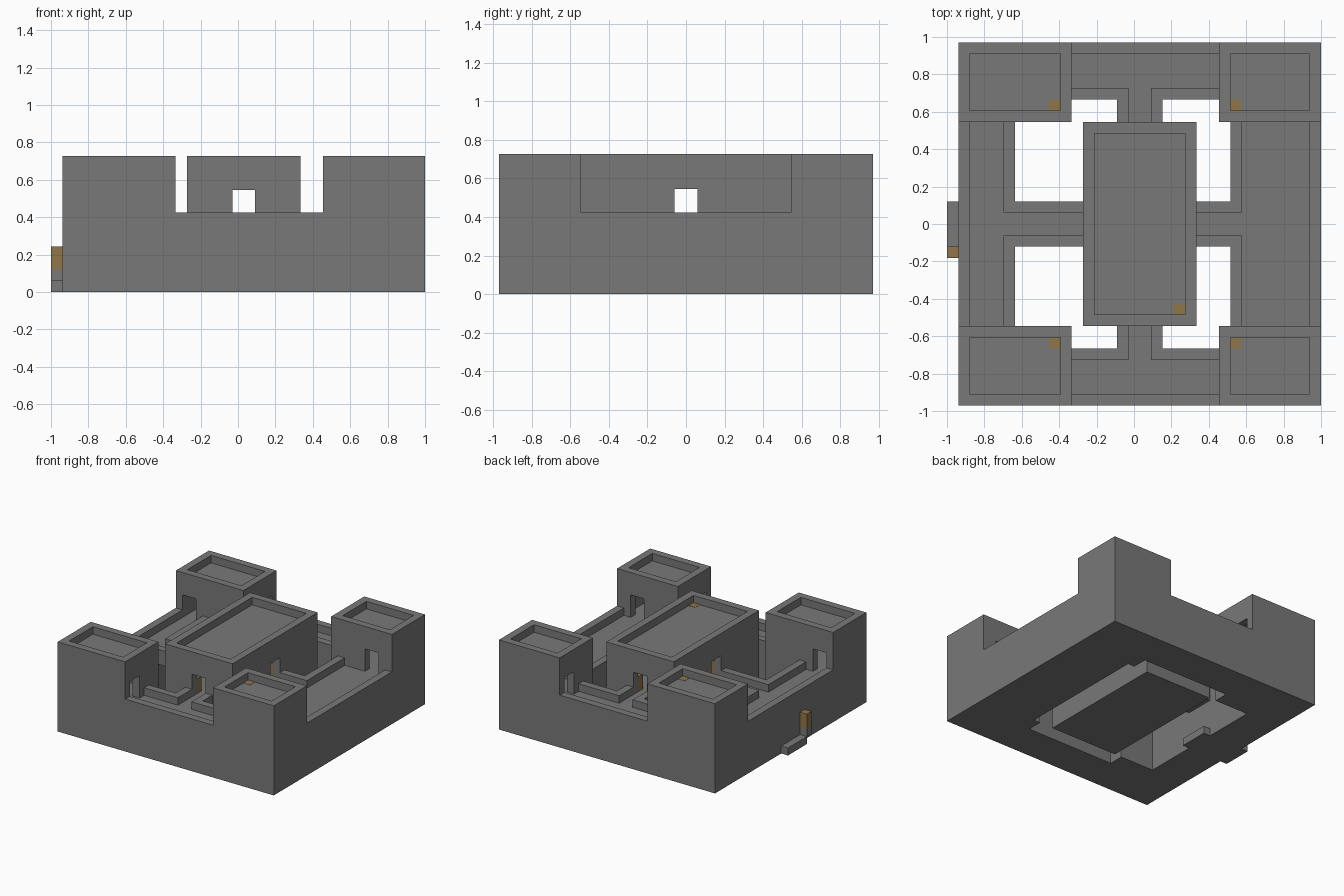
import bpy
from mathutils import Vector

cube = bpy.data.objects.get("Cube")
if cube:
    bpy.data.objects.remove(cube, do_unlink=True)

U = 2 / 33                      # one block
ORIGIN = Vector((-1, -16 * U, 0))


def material(name, color):
    m = bpy.data.materials.new(name)
    m.use_nodes = True
    m.diffuse_color = color
    m.node_tree.nodes["Principled BSDF"].inputs["Base Color"].default_value = color
    return m


stone = material("grey stone", (0.19, 0.19, 0.19, 1))
wood = material("brown wood", (0.28, 0.18, 0.07, 1))


def box(name, x, y, z, mat=stone):
    """Box from block ranges (start, end) on each axis."""
    lo = ORIGIN + Vector((x[0], y[0], z[0])) * U
    hi = ORIGIN + Vector((x[1], y[1], z[1])) * U
    bpy.ops.mesh.primitive_cube_add(size=1)
    ob = bpy.context.object
    ob.name = name
    for v in ob.data.vertices:
        v.co = [lo[k] if v.co[k] < 0 else hi[k] for k in range(3)]
    ob.data.materials.append(mat)
    return ob


def carve(ob, *cuts):
    """Subtract boxes from a part and bake the result."""
    helpers = []
    for cut in cuts:
        c = box("cutter", *cut)
        c.hide_render = True
        mod = ob.modifiers.new("cut", 'BOOLEAN')
        mod.operation, mod.solver, mod.object = 'DIFFERENCE', 'EXACT', c
        helpers.append(c)
    bpy.context.view_layer.update()
    deps = bpy.context.evaluated_depsgraph_get()
    mesh = bpy.data.meshes.new_from_object(ob.evaluated_get(deps))
    ob.modifiers.clear()
    ob.data = mesh
    for c in helpers:
        bpy.data.objects.remove(c, do_unlink=True)


def building(name, x, y, *doors):
    """Block with a sunken roof, a hollow upper room and doors."""
    ix, iy = (x[0] + 1, x[1] - 1), (y[0] + 1, y[1] - 1)
    carve(box(name, x, y, (0, 12)), (ix, iy, (11, 13)), (ix, iy, (6, 10)), *doors)


DOOR = (6, 9)

# Corner towers, each with a door to both walkways and a ladder
for side, x, wall_x, door_x, ladder_x in (
        ("right", (1, 11), (10, 12), (2, 4), (9, 10)),
        ("left", (24, 33), (23, 25), (29, 31), (25, 26))):
    for end, y, wall_y, door_y, ladder_y in (
            ("front", (0, 7), (6, 8), (1, 3), (5, 6)),
            ("back", (25, 32), (24, 26), (29, 31), (26, 27))):
        building(f"{end}_{side}_tower", x, y,
                 (door_x, wall_y, DOOR), (wall_x, door_y, DOOR))
        box(f"{end}_{side}_ladder", ladder_x, ladder_y, (6, 11.03), wood)

# Central keep with passages both ways
building("keep", (12, 22), (7, 25),
         ((16, 18), (6, 26), DOOR), ((11, 23), (15, 17), DOOR))
box("keep_ladder", (20, 21), (8, 9), (6, 11.03), wood)
for i, j in ((20, 17), (18, 23), (13, 14), (15, 8)):
    box("keep_torch", (i, i + 1), (j, j + 1), (6, 8), wood)

# Curtain walls: sunken walkway, parapets, gap towards each bridge
TOP = (6, 8)
carve(box("front_wall", (11, 24), (0, 5), (0, 7)),
      ((10, 25), (1, 4), TOP), ((16, 18), (3, 6), TOP))
carve(box("back_wall", (11, 24), (27, 32), (0, 7)),
      ((10, 25), (28, 31), TOP), ((16, 18), (26, 29), TOP))
carve(box("right_wall", (1, 6), (7, 25), (0, 7)),
      ((2, 5), (6, 26), TOP), ((4, 7), (15, 17), TOP))
carve(box("left_wall", (25, 33), (7, 25), (0, 7)),
      ((26, 32), (6, 26), TOP), ((24, 27), (15, 17), TOP))

# Bridges from the walls to the keep
for name, y in (("front_bridge", (5, 7)), ("back_bridge", (25, 27))):
    carve(box(name, (15, 19), y, (5, 7)), ((16, 18), (y[0] - 1, y[1] + 1), TOP))
for name, x in (("right_bridge", (6, 12)), ("left_bridge", (22, 25))):
    carve(box(name, x, (14, 18), (5, 7)), ((x[0] - 1, x[1] + 1), (15, 17), TOP))

# Entrance steps and outside torch
box("outer_step", (0, 1), (14, 18), (0, 1))
box("inner_step", (6, 7), (14, 18), (0, 1))
box("torch_holder", (0, 1), (13, 14), (1, 2))
box("entrance_torch", (0, 1), (13, 14), (2, 4), wood)
